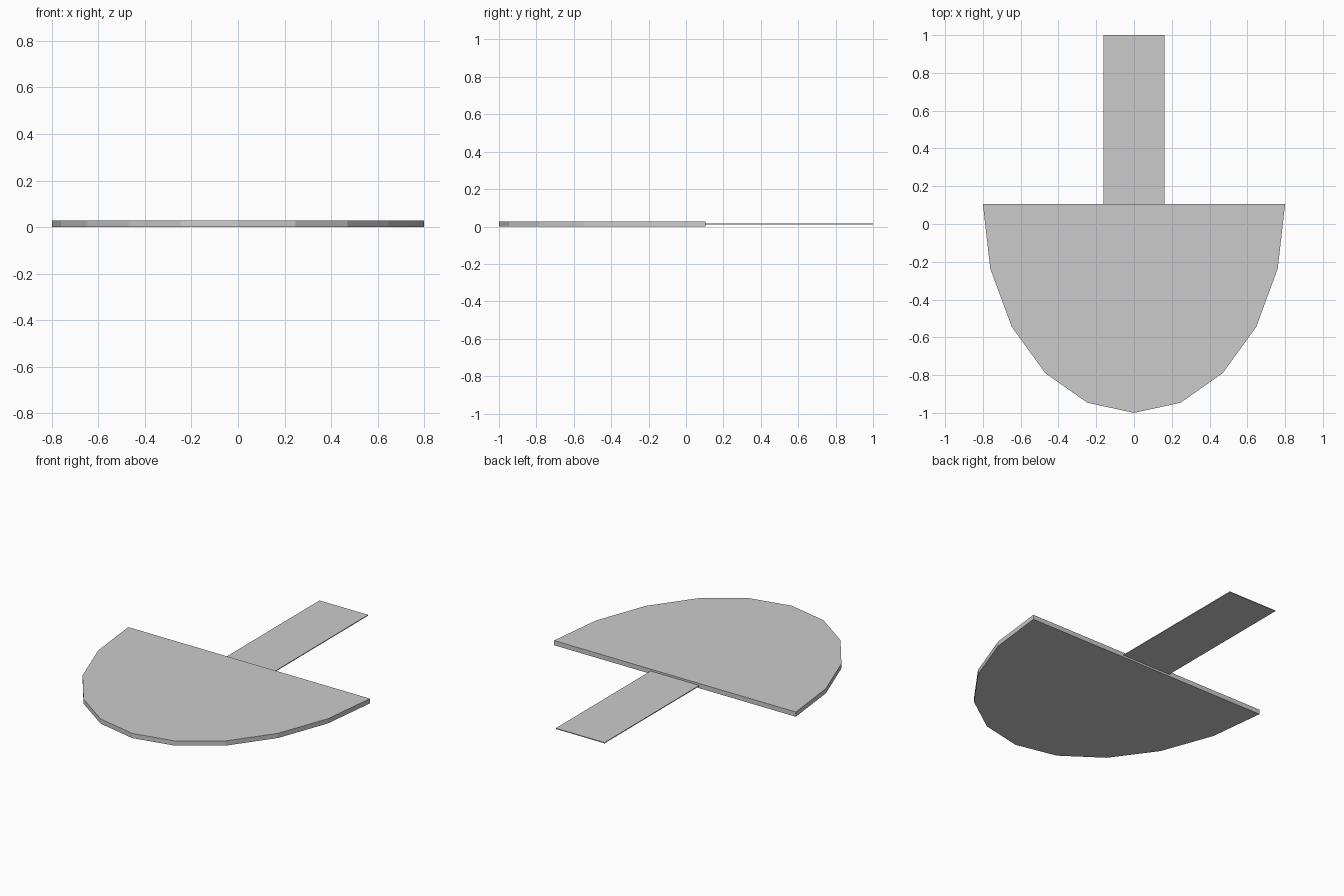
import bpy, bmesh
from math import pi, cos, sin

if "Cube" in bpy.data.objects:
    bpy.data.objects.remove(bpy.data.objects["Cube"])


def slab(name, outline, z0, z1):
    """Extrude a flat outline between two heights."""
    bm = bmesh.new()
    face = bm.faces.new([bm.verts.new((x, y, z0)) for x, y in outline])
    top = bmesh.ops.extrude_face_region(bm, geom=[face])["geom"]
    bmesh.ops.translate(bm, vec=(0, 0, z1 - z0),
                        verts=[v for v in top if isinstance(v, bmesh.types.BMVert)])
    bmesh.ops.recalc_face_normals(bm, faces=bm.faces)
    mesh = bpy.data.meshes.new(name)
    bm.to_mesh(mesh)
    bm.free()
    obj = bpy.data.objects.new(name, mesh)
    bpy.context.collection.objects.link(obj)
    return obj


EDGE_Y, THICK, SEGMENTS = 0.105, 0.028, 10

# Half-ellipse blade with a straight back edge
arc = [pi + pi * i / SEGMENTS for i in range(SEGMENTS + 1)]
slab("blade", [(0.8 * cos(a), EDGE_Y + (1 + EDGE_Y) * sin(a)) for a in arc], 0, THICK)

# Thin flat handle at mid thickness
W, MID, HALF = 0.161, THICK / 2, 0.0025
slab("handle", [(-W, EDGE_Y), (W, EDGE_Y), (W, 1), (-W, 1)], MID - HALF, MID + HALF)
